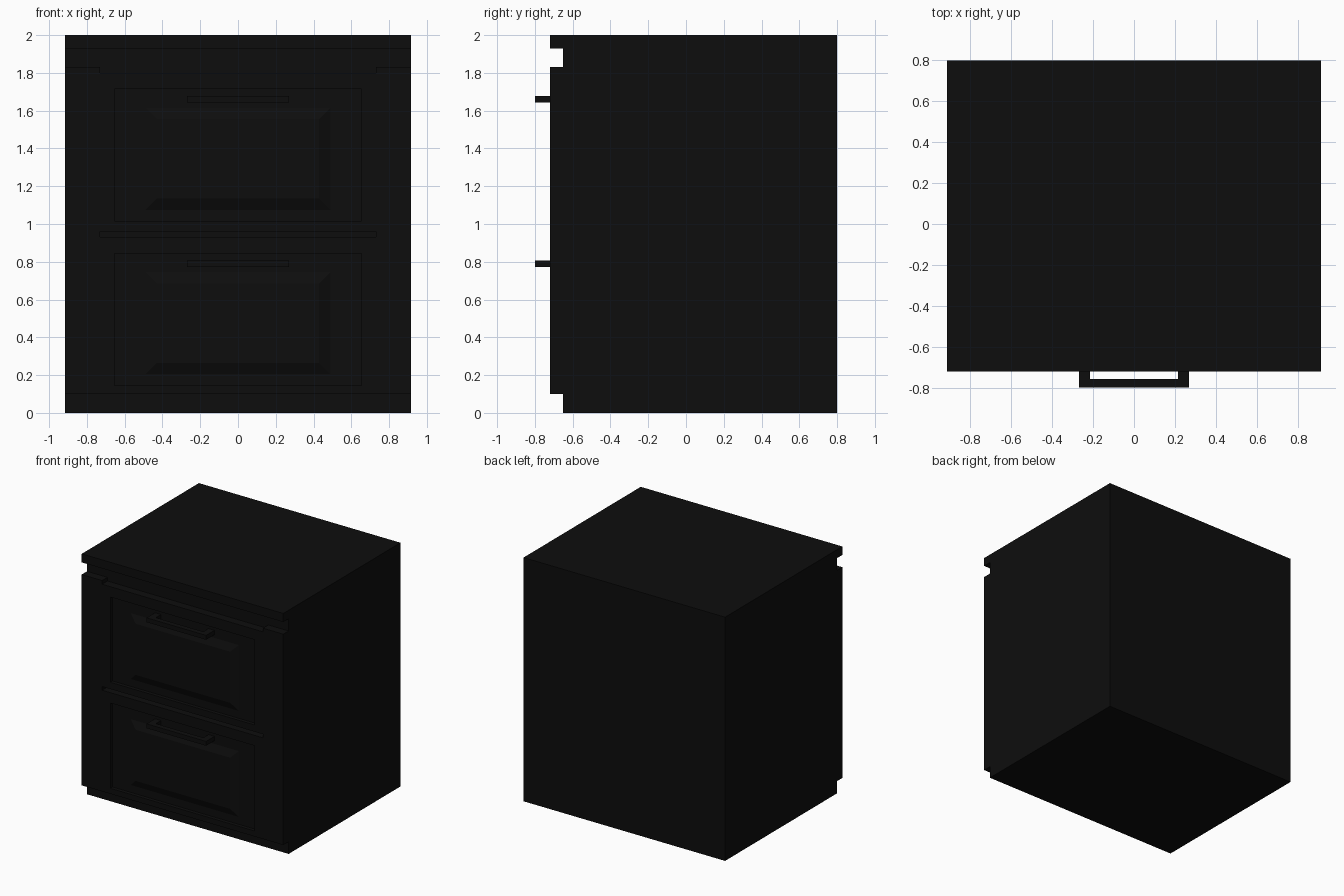
import bpy, bmesh

if "Cube" in bpy.data.objects:
    bpy.data.objects.remove(bpy.data.objects["Cube"])

black = bpy.data.materials.new("black_paint")
black.diffuse_color = (0.004, 0.004, 0.004, 1)
black.use_nodes = True
black.node_tree.nodes["Principled BSDF"].inputs["Base Color"].default_value = black.diffuse_color


def finish(name, bm):
    bmesh.ops.recalc_face_normals(bm, faces=bm.faces)
    mesh = bpy.data.meshes.new(name)
    bm.to_mesh(mesh)
    bm.free()
    mesh.materials.append(black)
    obj = bpy.data.objects.new(name, mesh)
    bpy.context.collection.objects.link(obj)
    return obj


def box(name, x, y, z):
    bm = bmesh.new()
    bmesh.ops.create_cube(bm, size=1)
    for v in bm.verts:
        v.co = [(a + b) / 2 + c * (b - a) for (a, b), c in zip((x, y, z), v.co)]
    return finish(name, bm)


def drawer_front(name, rects):
    """Nested rectangles (half width, z low, z high, y) joined into a panelled front."""
    bm = bmesh.new()
    loops = [[bm.verts.new(p) for p in ((-w, y, lo), (w, y, lo), (w, y, hi), (-w, y, hi))]
             for w, lo, hi, y in rects]
    for a, b in zip(loops, loops[1:]):
        for i in range(4):
            j = (i + 1) % 4
            bm.faces.new((a[i], a[j], b[j], b[i]))
    bm.faces.new(loops[0])
    bm.faces.new(loops[-1])
    return finish(name, bm)


def handle(name, z_low, z_high):
    """U-shaped bar handle extruded upwards."""
    half = [(0.215, -0.69), (0.27, -0.69), (0.27, -0.80)]
    outline = [(0.215, -0.757)] + half
    outline += [(-x, y) for x, y in reversed(outline)]
    bm = bmesh.new()
    face = bm.faces.new([bm.verts.new((x, y, z_low)) for x, y in outline])
    new = bmesh.ops.extrude_face_region(bm, geom=[face])["geom"]
    bmesh.ops.translate(bm, vec=(0, 0, z_high - z_low),
                        verts=[g for g in new if isinstance(g, bmesh.types.BMVert)])
    return finish(name, bm)


W, FRONT, CARCASS, BACK = 0.915, -0.72, -0.65, 0.80
FIELD = -0.69  # depth of the sunken drawer field

# Carcass and overhanging top
box("carcass", (-W, W), (CARCASS, BACK), (0, 1.93))
box("top_slab", (-W, W), (FRONT, BACK), (1.93, 2.0))

# Front side stiles
for side, x in (("left", (-W, -0.73)), ("right", (0.73, W))):
    box(side + "_stile", x, (FRONT, CARCASS), (0.10, 1.83))

# Drawer fronts with raised panels, and handles
for label, low, high, base in (("upper", 0.96, 1.80, 1.015), ("lower", 0.10, 0.93, 0.145)):
    drawer_front(label + "_drawer_front", [
        (0.73, low, high, CARCASS),
        (0.73, low, high, FRONT),
        (0.655, base, base + 0.70, FRONT),
        (0.655, base, base + 0.70, FIELD),
        (0.49, base + 0.06, base + 0.60, FIELD),
        (0.43, base + 0.12, base + 0.54, -0.715),
    ])
    handle(label + "_handle", base + 0.627, base + 0.663)
